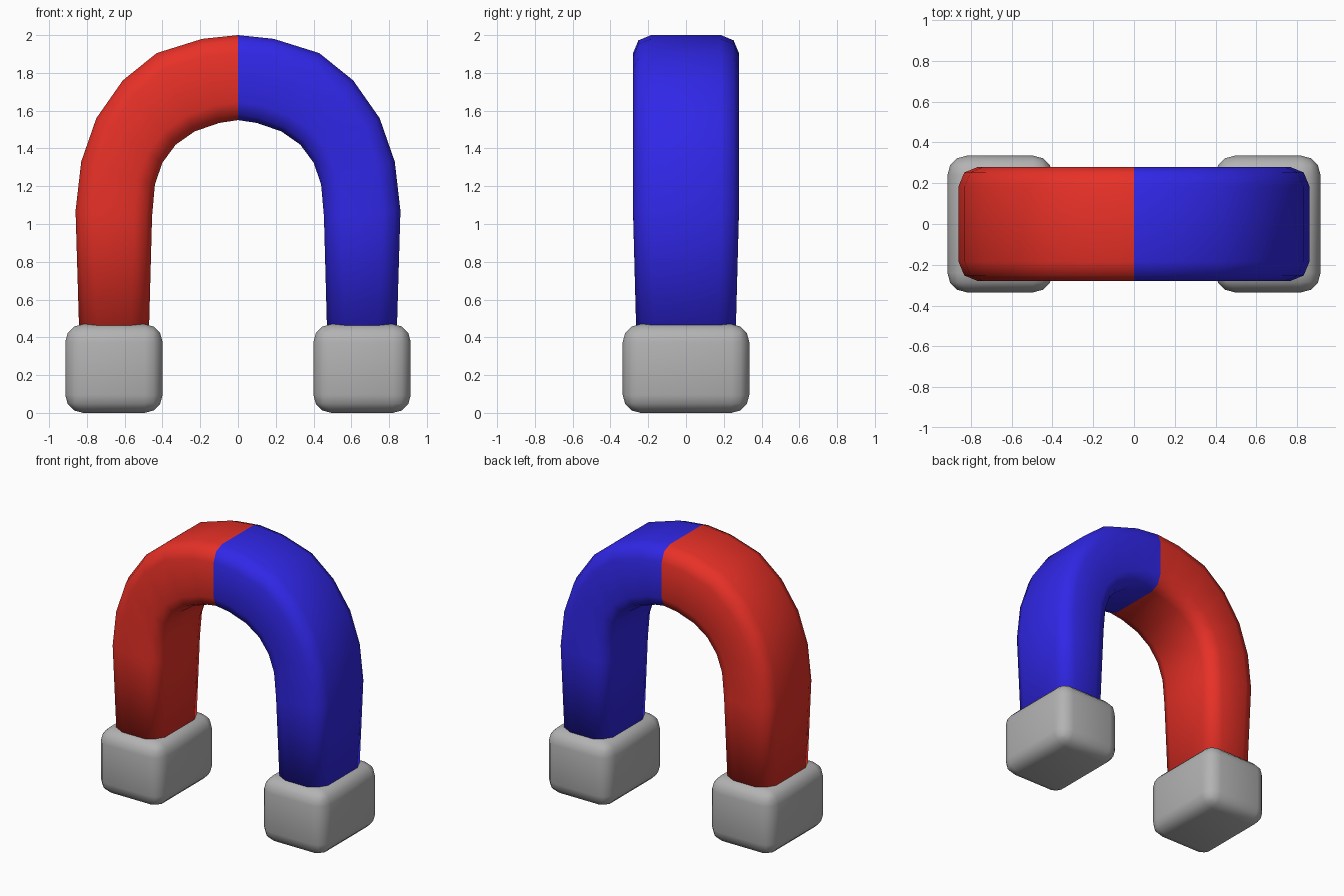
import bpy
import bmesh
from math import cos, sin, pi
from mathutils import Vector

old = bpy.data.objects.get("Cube")
if old:
    bpy.data.objects.remove(old, do_unlink=True)


def make_material(name, rgb):
    mat = bpy.data.materials.new(name)
    mat.use_nodes = True
    mat.diffuse_color = (*rgb, 1)
    mat.node_tree.nodes["Principled BSDF"].inputs["Base Color"].default_value = (*rgb, 1)
    return mat


red = make_material("red paint", (0.8, 0.03, 0.02))
blue = make_material("blue paint", (0.03, 0.02, 0.8))
steel = make_material("grey steel", (0.45, 0.45, 0.45))


def make_object(name, bm, materials):
    bmesh.ops.recalc_face_normals(bm, faces=bm.faces)
    for face in bm.faces:
        face.smooth = True
    mesh = bpy.data.meshes.new(name)
    bm.to_mesh(mesh)
    bm.free()
    for mat in materials:
        mesh.materials.append(mat)
    obj = bpy.data.objects.new(name, mesh)
    bpy.context.collection.objects.link(obj)
    return obj


# Arch sections from the crown down one leg: outer x, z, inner x, z, half depth
half = [
    (0, 2, 0, 1.55, 0.28),
    (0.19, 1.98, 0.10, 1.535, 0.28),
    (0.43, 1.905, 0.23, 1.49, 0.28),
    (0.61, 1.76, 0.33, 1.42, 0.28),
    (0.75, 1.56, 0.40, 1.325, 0.28),
    (0.83, 1.33, 0.44, 1.21, 0.28),
    (0.86, 1.07, 0.455, 1.04, 0.28),
    (0.837, 0.3, 0.475, 0.3, 0.26),
]
sections = [(-a, b, -c, d, e) for a, b, c, d, e in half[:0:-1]] + half


def rounded_ring(bm, section, radius=0.095, steps=2):
    """Rounded rectangle spanning the outer and inner points of the arch."""
    ox, oz, ix, iz, depth = section
    outer, inner = Vector((ox, 0, oz)), Vector((ix, 0, iz))
    centre = (outer + inner) / 2
    reach = (outer - inner).length / 2
    axis = (outer - inner).normalized()
    ring = []
    for corner, (su, sy) in enumerate([(1, 1), (-1, 1), (-1, -1), (1, -1)]):
        for i in range(steps + 1):
            angle = (corner + i / steps) * pi / 2
            u = su * (reach - radius) + radius * cos(angle)
            y = sy * (depth - radius) + radius * sin(angle)
            ring.append(bm.verts.new(centre + axis * u + Vector((0, y, 0))))
    return ring


# Horseshoe arch, coloured by side
bm = bmesh.new()
rings = [rounded_ring(bm, s) for s in sections]
for a, b in zip(rings, rings[1:]):
    for i in range(len(a)):
        j = (i + 1) % len(a)
        bm.faces.new((a[i], a[j], b[j], b[i]))
bm.faces.new(rings[0])
bm.faces.new(rings[-1])
for face in bm.faces:
    face.material_index = int(face.calc_center_median().x > 0)
make_object("arch", bm, [red, blue])

# Rounded steel pole caps
for name, side in (("left_cap", 1), ("right_cap", -1)):
    bm = bmesh.new()
    bmesh.ops.create_cube(bm, size=1)
    bmesh.ops.scale(bm, vec=(0.515, 0.67, 0.47), verts=bm.verts)
    bmesh.ops.bevel(bm, geom=bm.edges[:], offset=0.095, segments=3,
                    profile=0.5, affect='EDGES')
    cap = make_object(name, bm, [steel])
    cap.location = (side * 0.657, 0, 0.235)
